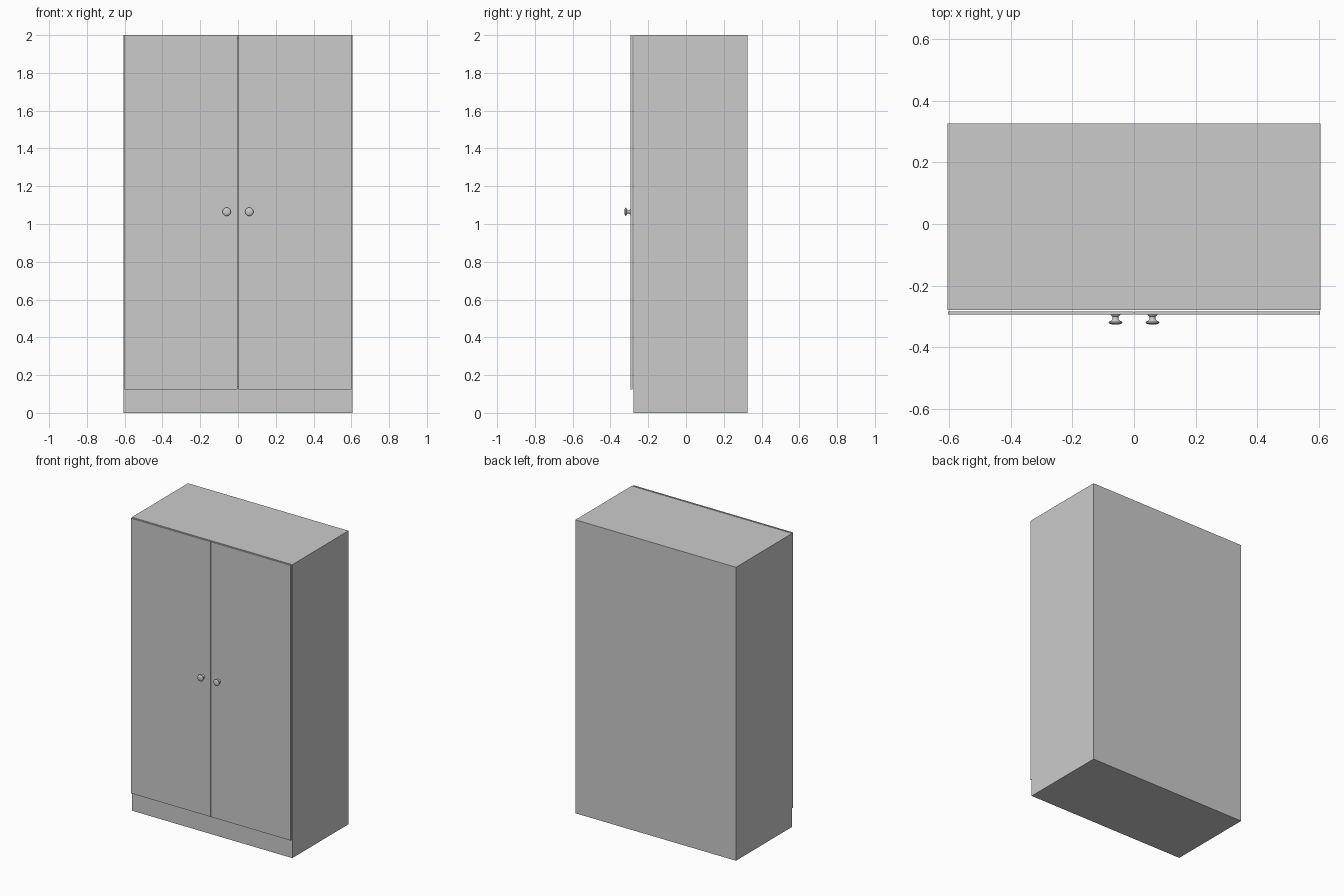
import bpy, bmesh, math
from mathutils import Matrix, Vector

if "Cube" in bpy.data.objects:
    bpy.data.objects.remove(bpy.data.objects["Cube"])

HALF_W, FRONT, BACK, TOP = 0.605, -0.279, 0.326, 2.0
BASE, T = 0.125, 0.018


def box(name, lo, hi):
    lo, hi = Vector(lo), Vector(hi)
    bm = bmesh.new()
    bmesh.ops.create_cube(bm, size=1)
    bmesh.ops.scale(bm, vec=hi - lo, verts=bm.verts)
    bmesh.ops.translate(bm, vec=(lo + hi) / 2, verts=bm.verts)
    me = bpy.data.meshes.new(name)
    bm.to_mesh(me)
    bm.free()
    ob = bpy.data.objects.new(name, me)
    bpy.context.collection.objects.link(ob)
    return ob


def knob(name, x, z):
    # (radius, y) outline turned around the y axis
    profile = [(0, -0.293), (0.016, -0.293), (0.015, -0.296), (0.010, -0.300),
               (0.009, -0.306), (0.011, -0.311), (0.021, -0.317),
               (0.022, -0.320), (0.019, -0.323), (0.010, -0.3255), (0, -0.326)]
    bm = bmesh.new()
    vs = [bm.verts.new((r, y, 0)) for r, y in profile]
    es = [bm.edges.new(p) for p in zip(vs, vs[1:])]
    bmesh.ops.spin(bm, geom=vs + es, cent=(0, 0, 0), axis=(0, 1, 0),
                   angle=math.tau, steps=32)
    bmesh.ops.remove_doubles(bm, verts=bm.verts, dist=1e-5)
    bmesh.ops.recalc_face_normals(bm, faces=bm.faces)
    bm.transform(Matrix.Translation((x, 0, z)))
    me = bpy.data.meshes.new(name)
    bm.to_mesh(me)
    bm.free()
    ob = bpy.data.objects.new(name, me)
    bpy.context.collection.objects.link(ob)
    bpy.ops.object.select_all(action='DESELECT')
    ob.select_set(True)
    bpy.context.view_layer.objects.active = ob
    bpy.ops.object.shade_smooth_by_angle(angle=math.radians(40))


# Cabinet body, solid plinth below and hollow behind the doors
body = box("cabinet_body", (-HALF_W, FRONT, 0), (HALF_W, BACK, TOP))
cutter = box("cavity_cutter", (-HALF_W + T, FRONT - 0.1, BASE + T),
             (HALF_W - T, BACK - T, TOP - T))
cutter.hide_render = True
cutter.hide_set(True)
cut = body.modifiers.new("cavity", 'BOOLEAN')
cut.operation = 'DIFFERENCE'
cut.solver = 'EXACT'
cut.object = cutter

# Doors and knobs, left and right
for side, s in (("left", -1), ("right", 1)):
    xs = sorted((s * 0.002, s * 0.602))
    box(side + "_door", (xs[0], -0.294, BASE), (xs[1], -0.284, TOP))
    knob(side + "_knob", s * 0.06, 1.065)
